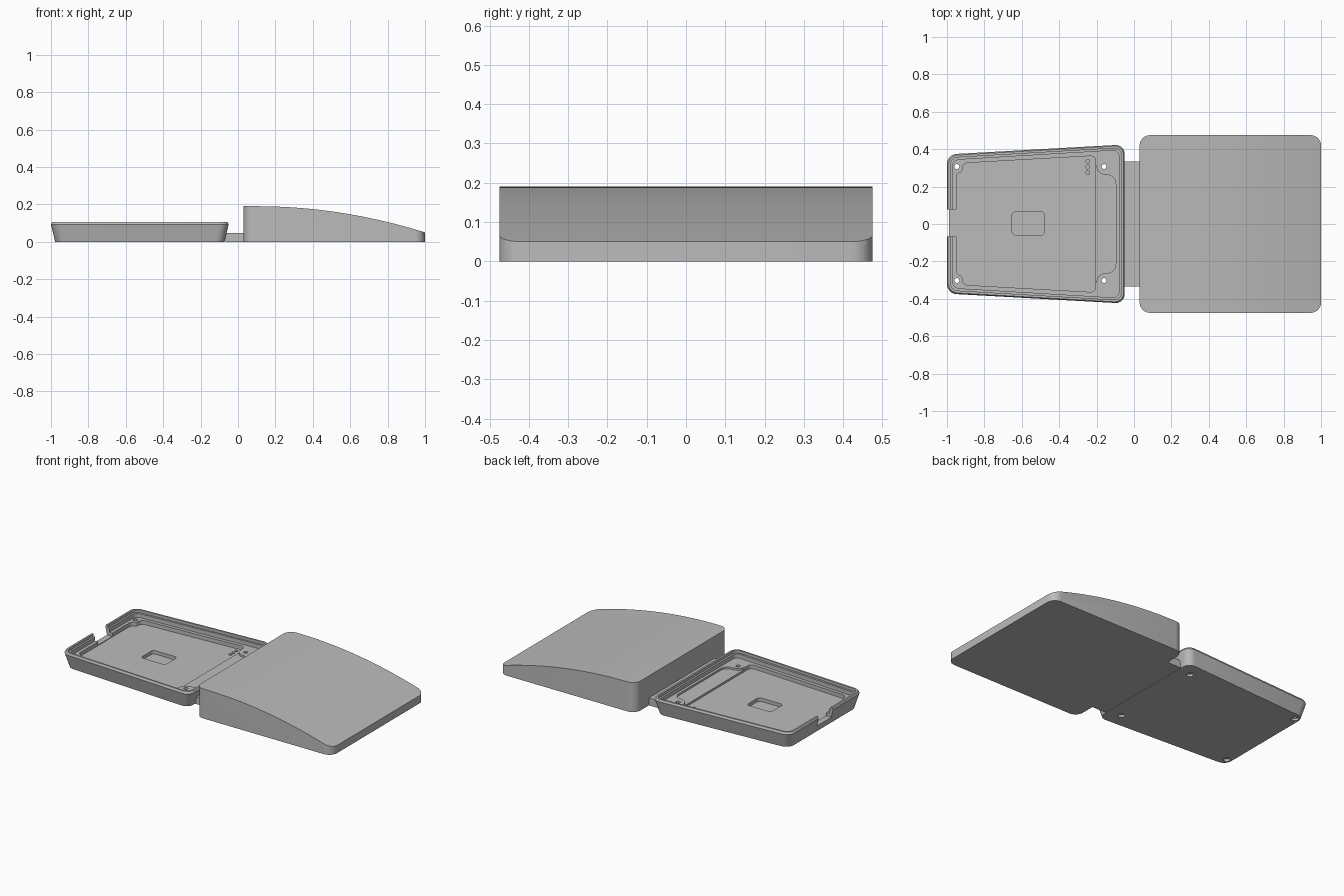
import bpy
import bmesh
from mathutils import Vector

if "Cube" in bpy.data.objects:
    bpy.data.objects.remove(bpy.data.objects["Cube"])

grey = bpy.data.materials.new("plain grey")
grey.use_nodes = True
grey.diffuse_color = (0.5, 0.5, 0.5, 1)
grey.node_tree.nodes["Principled BSDF"].inputs["Base Color"].default_value = (0.5, 0.5, 0.5, 1)


def loft(name, rings):
    """Closed solid through rings of 3D points that share one point count."""
    bm = bmesh.new()
    loops = [[bm.verts.new(p) for p in ring] for ring in rings]
    n = len(loops[0])
    for a, b in zip(loops, loops[1:]):
        for i in range(n):
            j = (i + 1) % n
            bm.faces.new((a[i], a[j], b[j], b[i]))
    bm.faces.new(loops[0][::-1])
    bm.faces.new(loops[-1])
    bmesh.ops.recalc_face_normals(bm, faces=bm.faces)
    mesh = bpy.data.meshes.new(name)
    bm.to_mesh(mesh)
    bm.free()
    mesh.materials.append(grey)
    obj = bpy.data.objects.new(name, mesh)
    bpy.context.collection.objects.link(obj)
    return obj


def rounded(corners, radius, z, steps=6):
    """Outline at height z with every corner rounded."""
    pts = [Vector((x, y, z)) for x, y in corners]
    ring = []
    for i, p in enumerate(pts):
        prev, nxt = pts[i - 1], pts[(i + 1) % len(pts)]
        a = p + (prev - p).normalized() * min(radius, (prev - p).length * 0.48)
        b = p + (nxt - p).normalized() * min(radius, (nxt - p).length * 0.48)
        for k in range(steps + 1):
            t = k / steps
            # weighted quadratic gives a near-circular corner
            w = ((1 - t) ** 2, 1.414 * t * (1 - t), t * t)
            ring.append((a * w[0] + p * w[1] + b * w[2]) / sum(w))
    return ring


def block(name, x0, x1, y0, y1, z0, z1, radius=0.0001):
    corners = [(x0, y0), (x1, y0), (x1, y1), (x0, y1)]
    steps = 6 if radius > 0.001 else 1
    return loft(name, [rounded(corners, radius, z, steps) for z in (z0, z1)])


def peg(name, x, y, r, z0, z1):
    return block(name, x - r, x + r, y - r, y + r, z0, z1, r)


def carve(target, cutter, operation='DIFFERENCE'):
    mod = target.modifiers.new("carve", 'BOOLEAN')
    mod.object, mod.operation, mod.solver = cutter, operation, 'EXACT'
    cutter.hide_render = True
    bpy.context.view_layer.objects.active = target
    bpy.ops.object.modifier_apply(modifier=mod.name)
    bpy.data.objects.remove(cutter)


def tray_ring(inset, z, radius=0.05):
    """Tapered tray outline, moved inwards by the inset."""
    x0, x1 = -1 + inset, -0.05 - inset
    w0, w1 = 0.372 - inset, 0.425 - inset
    return rounded([(x0, -w0), (x1, -w1), (x1, w1), (x0, w0)], radius, z)


# Tray body with sloping walls and a chamfered rim
tray = loft("tray", [tray_ring(0.022, 0), tray_ring(0, 0.092), tray_ring(0.006, 0.105)])

# Stepped lip and ledge
carve(tray, loft("lip_cutter", [tray_ring(0.018, z, 0.04) for z in (0.088, 0.2)]))
carve(tray, loft("ledge_cutter", [tray_ring(0.03, z, 0.035) for z in (0.062, 0.2)]))

# Main pocket, stepping around the left corner screws
half = [(-0.205, 0.365), (-0.917, 0.325), (-0.917, 0.272), (-0.95, 0.272)]
pocket = [(x, -y) for x, y in reversed(half)] + half
carve(tray, loft("pocket_cutter", [rounded(pocket, 0.028, z) for z in (0.037, 0.2)]))

# Shallow shelf at the inner end, flaring into the pocket
shelf = [(-0.24, -0.33), (-0.205, -0.33), (-0.19, -0.262), (-0.097, -0.262)]
shelf += [(x, -y) for x, y in reversed(shelf)]
carve(tray, loft("shelf_cutter", [rounded(shelf, 0.05, z) for z in (0.05, 0.2)]))

# Small recess in the floor and cable notch in the outer wall
carve(tray, block("recess_cutter", -0.652, -0.478, -0.06, 0.066, 0.015, 0.2, 0.022))
carve(tray, block("notch_cutter", -1.1, -0.93, -0.068, 0.077, 0.041, 0.2))

# Screw holes with wider seats underneath
for x in (-0.947, -0.16):
    for y in (-0.302, 0.307):
        carve(tray, peg("screw_cutter", x, y, 0.013, -0.1, 0.2))
        carve(tray, peg("seat_cutter", x, y, 0.02, -0.1, 0.015))

# Three indicator dimples
for y in (0.275, 0.305, 0.335):
    carve(tray, peg("dimple_cutter", -0.247, y, 0.01, 0.022, 0.2))

# Bridge joining the two halves
bridge = block("bridge", -0.068, 0.04, -0.335, 0.335, 0, 0.048)

# Wedge with a curved top and rounded upright corners
steps = 28
profile = [(1.1, -0.1), (-0.1, -0.1), (-0.1, 0.19)]
for k in range(steps + 1):
    t = 1.1 * k / steps
    profile.append((0.1 + 0.9 * t, 0.19 - 0.14 * t * t))
wedge = block("wedge", 0.03, 1, -0.475, 0.475, 0, 0.3, 0.055)
carve(wedge, loft("top_curve", [[(x, y, z) for x, z in profile] for y in (-0.6, 0.6)]), 'INTERSECT')

# Smooth curves, sharp edges
for obj in (tray, bridge, wedge):
    bpy.ops.object.select_all(action='DESELECT')
    obj.select_set(True)
    bpy.context.view_layer.objects.active = obj
    bpy.ops.object.shade_smooth_by_angle(angle=0.5)
